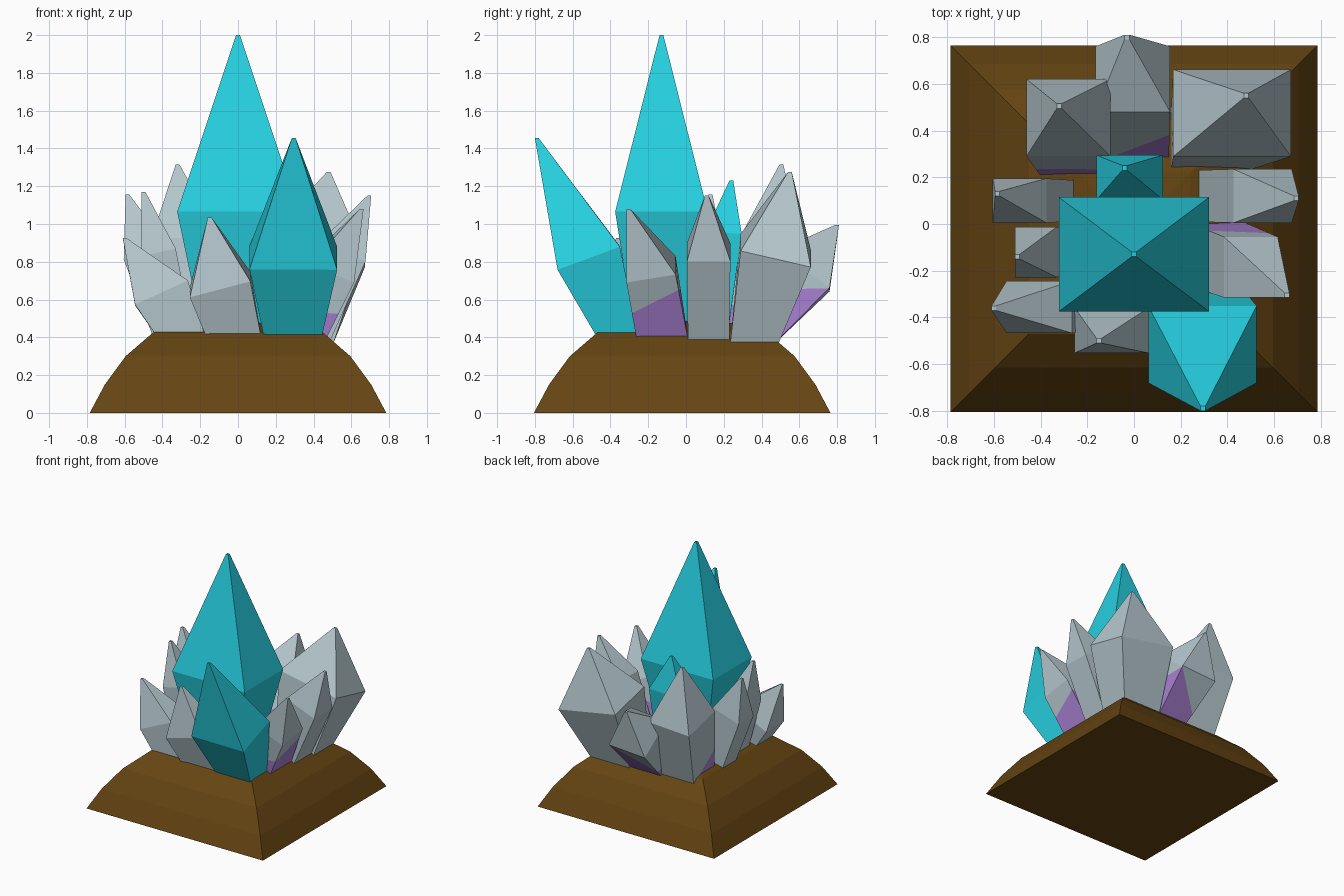
import bpy, bmesh
from mathutils import Vector

if "Cube" in bpy.data.objects:
    bpy.data.objects.remove(bpy.data.objects["Cube"])


def material(name, rgb):
    m = bpy.data.materials.new(name)
    m.diffuse_color = (*rgb, 1)
    m.use_nodes = True
    m.node_tree.nodes["Principled BSDF"].inputs["Base Color"].default_value = m.diffuse_color
    return m


TEAL = material("teal crystal", (0.02, 0.63, 0.75))
GREY = material("pale grey crystal", (0.46, 0.57, 0.61))
PURPLE = material("purple stain", (0.40, 0.22, 0.66))
BROWN = material("brown earth", (0.13, 0.058, 0.006))


def loft(name, rings, mats, stain=None):
    """Skin four-cornered rings into a closed faceted solid."""
    bm = bmesh.new()
    loops = [[bm.verts.new(p) for p in ring] for ring in rings]
    for a, b in zip(loops, loops[1:]):
        for i in range(4):
            j = (i + 1) % 4
            bm.faces.new((a[i], a[j], b[j], b[i]))
    bm.faces.new(loops[0][::-1])
    bm.faces.new(loops[-1])
    # stained foot: cut along a plane and colour everything below it
    if stain:
        co, no = stain
        bmesh.ops.bisect_plane(bm, geom=bm.verts[:] + bm.edges[:] + bm.faces[:],
                               plane_co=co, plane_no=no, dist=1e-5)
        for f in bm.faces:
            f.material_index = int((f.calc_center_median() - co).dot(no) < 0)
    bmesh.ops.recalc_face_normals(bm, faces=bm.faces[:])
    me = bpy.data.meshes.new(name)
    bm.to_mesh(me)
    bm.free()
    for m in mats:
        me.materials.append(m)
    ob = bpy.data.objects.new(name, me)
    bpy.context.collection.objects.link(ob)
    return ob


def ring(c, hx, hy, slope=(0, 0)):
    return [Vector((c[0] + sx * hx, c[1] + sy * hy,
                    c[2] + sx * hx * slope[0] + sy * hy * slope[1]))
            for sx, sy in ((-1, -1), (1, -1), (1, 1), (-1, 1))]


def crystal(name, mat, foot, mid, half, tip, k=0.66, stain=None):
    """Leaning crystal: narrow foot, tilted wide girdle, pointed tip."""
    fx, fy = foot
    fz = 0.36
    dz = mid[2] - fz
    slope = (-(mid[0] - fx) / dz, -(mid[1] - fy) / dz)
    hx, hy = half
    if stain:
        h, nx, ny = stain
        stain = (Vector((fx, fy, h)), Vector((nx, ny, 1)).normalized())
    loft(name, [ring((fx, fy, fz), hx * k, hy * k),
                ring(mid, hx, hy, slope),
                ring(tip, 0.01, 0.01)], [mat, PURPLE], stain)


# square stepped mound
loft("mound", [ring((0, -0.02, z), h, h) for z, h in
               ((0, 0.785), (0.15, 0.705), (0.30, 0.595), (0.425, 0.45),
                (0.48, 0.24), (0.50, 0.03))], [BROWN])

# teal crystals
crystal("centre_crystal", TEAL, (0, -0.13), (0, -0.13, 1.065), (0.322, 0.245),
        (0, -0.13, 2.0), 0.54)
crystal("front_teal_crystal", TEAL, (0.29, -0.345), (0.293, -0.515, 0.82),
        (0.232, 0.165), (0.295, -0.79, 1.455), 0.62)
crystal("back_teal_crystal", TEAL, (0.0, 0.15), (-0.018, 0.20, 0.95),
        (0.142, 0.095), (-0.04, 0.24, 1.23))

# grey crystals at the back
crystal("back_left_crystal", GREY, (-0.25, 0.33), (-0.28, 0.455, 0.89),
        (0.18, 0.165), (-0.32, 0.505, 1.315), 0.8, (0.5, 0, 0.9))
crystal("back_crystal", GREY, (0.02, 0.35), (-0.005, 0.62, 0.75),
        (0.16, 0.14), (-0.03, 0.80, 0.995), 0.8, (0.55, -0.8, 0))
crystal("back_right_crystal", GREY, (0.33, 0.36), (0.42, 0.475, 0.86),
        (0.252, 0.186), (0.48, 0.55, 1.275), 0.68)

# grey crystals on the right
crystal("right_rear_crystal", GREY, (0.36, 0.12), (0.55, 0.12, 0.85),
        (0.125, 0.115), (0.695, 0.11, 1.15), 0.95)
crystal("right_front_crystal", GREY, (0.33, -0.12), (0.50, -0.185, 0.76),
        (0.115, 0.13), (0.655, -0.305, 1.08), 1.05, (0.61, 0, -0.5))

# grey crystals on the left
crystal("left_rear_crystal", GREY, (-0.33, 0.10), (-0.49, 0.10, 0.85),
        (0.115, 0.095), (-0.585, 0.13, 1.155), 0.9)
crystal("left_middle_crystal", GREY, (-0.31, -0.12), (-0.42, -0.12, 0.85),
        (0.09, 0.108), (-0.50, -0.14, 1.17), 0.9)
crystal("left_front_crystal", GREY, (-0.28, -0.36), (-0.405, -0.355, 0.635),
        (0.14, 0.112), (-0.60, -0.36, 0.925), 0.85)

# grey crystal at the front
crystal("front_grey_crystal", GREY, (-0.01, -0.37), (-0.095, -0.455, 0.68),
        (0.16, 0.098), (-0.15, -0.50, 1.035), 0.88)
